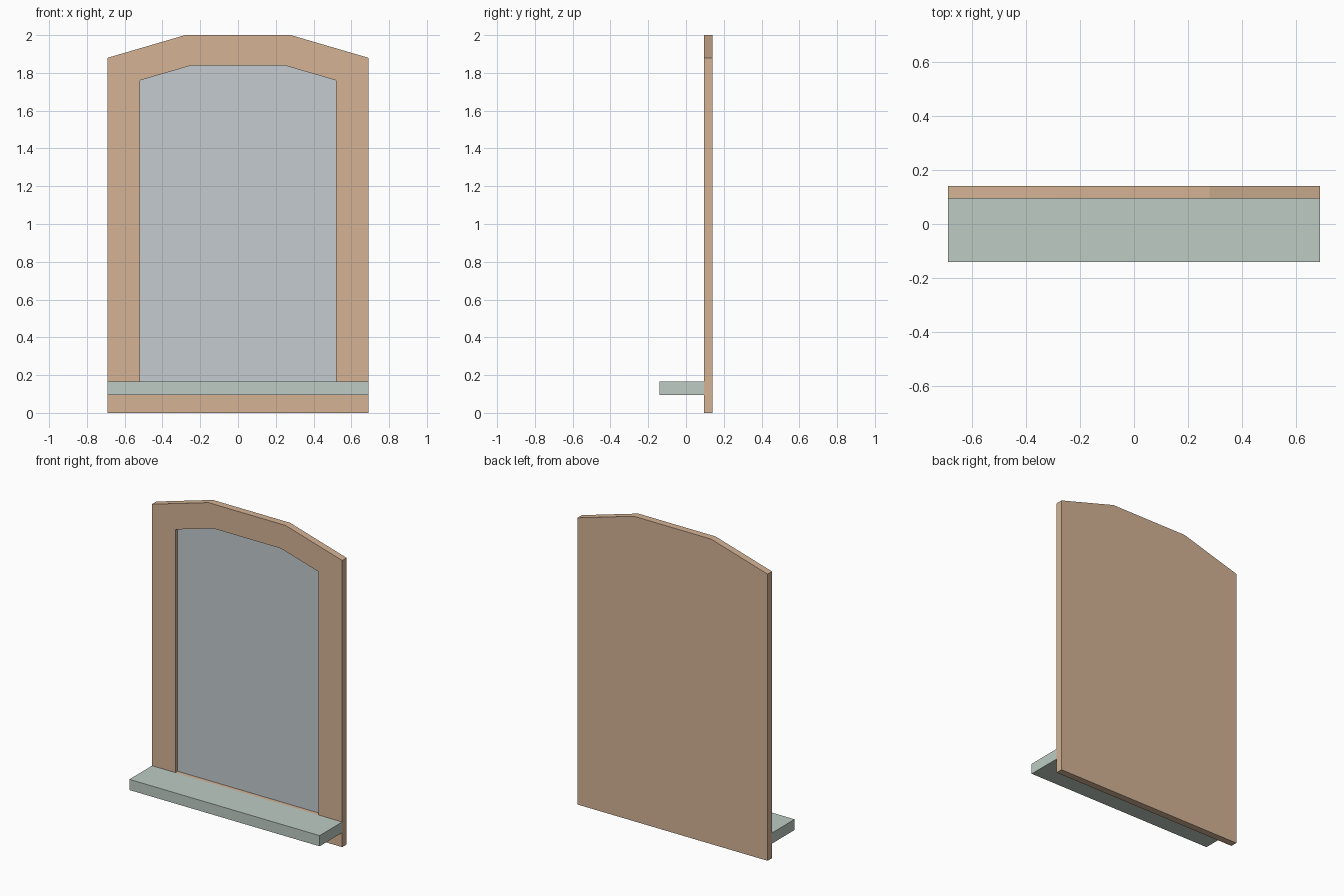
import bpy, bmesh

if "Cube" in bpy.data.objects:
    bpy.data.objects.remove(bpy.data.objects["Cube"])

BACK, FRONT = 0.14, 0.094      # frame thickness along y
FLOOR, GLASS = 0.126, 0.118    # pocket floor and glass face


def half_to_loop(half):
    """Mirror a right-hand half profile into a full closed loop."""
    return half + [(-x, z) for x, z in reversed(half)]


outer = half_to_loop([(0.69, 0.0), (0.69, 1.88), (0.28, 2.0)])
inner = half_to_loop([(0.52, 0.165), (0.52, 1.76), (0.245, 1.84)])


def add_lofted(name, rings, color):
    """Join successive (profile, y) rings with quads and cap both ends."""
    bm = bmesh.new()
    loops = [[bm.verts.new((x, y, z)) for x, z in prof] for prof, y in rings]
    for a, b in zip(loops, loops[1:]):
        for i in range(len(a)):
            j = (i + 1) % len(a)
            bm.faces.new((a[i], a[j], b[j], b[i]))
    bm.faces.new(loops[0])
    bm.faces.new(loops[-1])
    bmesh.ops.recalc_face_normals(bm, faces=bm.faces)
    mesh = bpy.data.meshes.new(name)
    bm.to_mesh(mesh)
    bm.free()
    mat = bpy.data.materials.new(name + "_material")
    mat.diffuse_color = (*color, 1.0)
    mat.use_nodes = True
    mat.node_tree.nodes["Principled BSDF"].inputs["Base Color"].default_value = mat.diffuse_color
    mesh.materials.append(mat)
    obj = bpy.data.objects.new(name, mesh)
    bpy.context.collection.objects.link(obj)
    return obj


# Solid-backed frame with an arched pocket in the front
add_lofted("mirror_frame",
           [(outer, BACK), (outer, FRONT), (inner, FRONT), (inner, FLOOR)],
           (0.66, 0.45, 0.30))

# Glass pane lying in the pocket
add_lofted("mirror_glass", [(inner, FLOOR), (inner, GLASS)], (0.55, 0.60, 0.62))

# Shelf across the full width, against the frame front
shelf = half_to_loop([(0.69, 0.095), (0.69, 0.165)])
add_lofted("shelf", [(shelf, FRONT), (shelf, -0.14)], (0.51, 0.60, 0.55))
